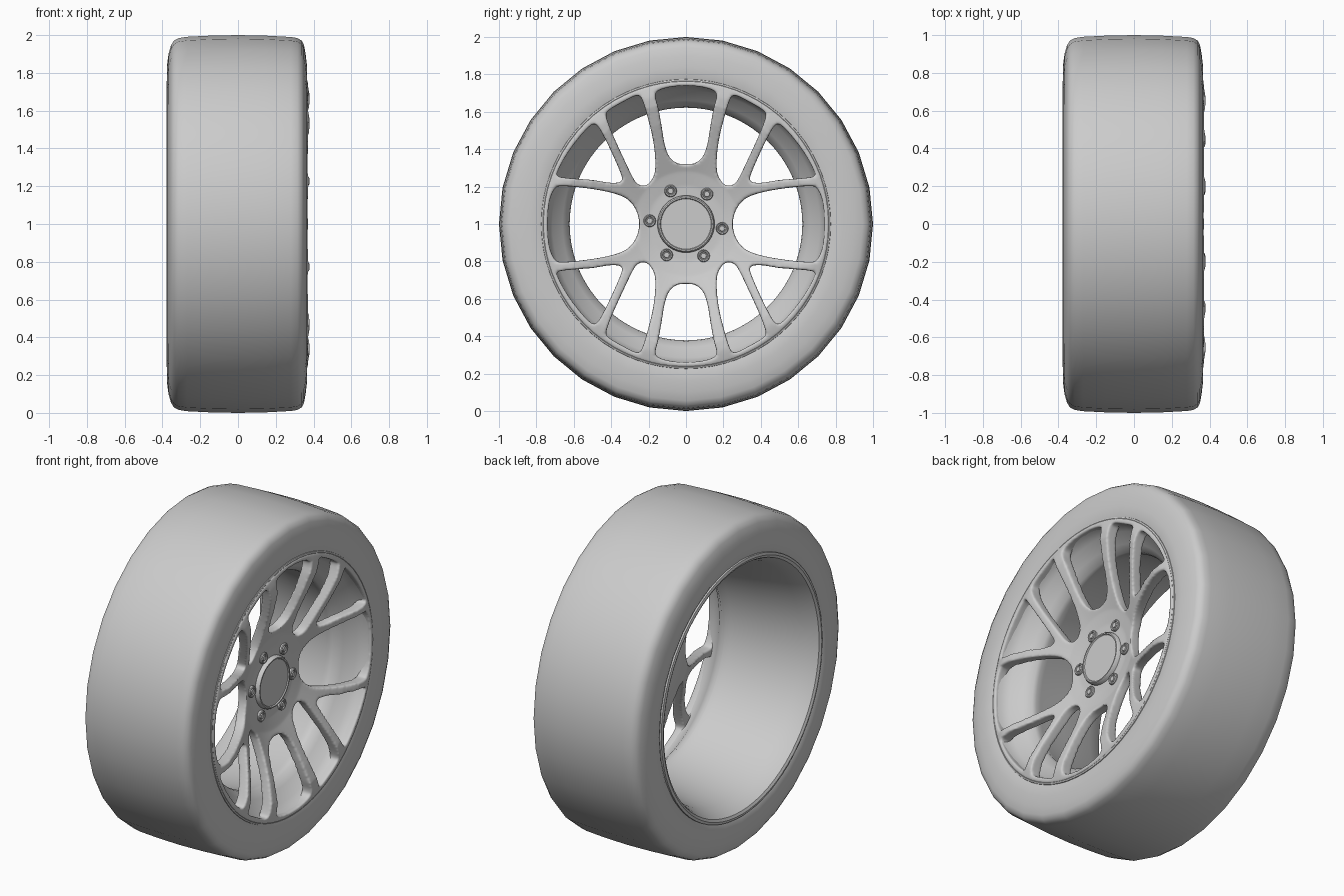
import bpy, bmesh, math
from mathutils import Vector

if "Cube" in bpy.data.objects:
    bpy.data.objects.remove(bpy.data.objects["Cube"])


def finish(name, bm, angle=35):
    bmesh.ops.remove_doubles(bm, verts=bm.verts, dist=1e-5)
    bmesh.ops.recalc_face_normals(bm, faces=bm.faces)
    me = bpy.data.meshes.new(name)
    bm.to_mesh(me)
    bm.free()
    ob = bpy.data.objects.new(name, me)
    bpy.context.collection.objects.link(ob)
    bpy.ops.object.select_all(action='DESELECT')
    bpy.context.view_layer.objects.active = ob
    ob.select_set(True)
    bpy.ops.object.shade_smooth_by_angle(angle=math.radians(angle))
    return ob


def lathe(name, profile, segs, closed=True, center=(0, 0, 1), angle=35):
    """Revolve (radius, x) points around an axis parallel to x."""
    bm = bmesh.new()
    c = Vector(center)
    rings = []
    for i in range(segs):
        a = 2 * math.pi * i / segs
        rings.append([bm.verts.new(c + Vector((x, r * math.cos(a), r * math.sin(a))))
                      for r, x in profile])
    n = len(profile)
    for i in range(segs):
        p, q = rings[i], rings[(i + 1) % segs]
        for j in range(n if closed else n - 1):
            k = (j + 1) % n
            if profile[j][0] == 0 and profile[k][0] == 0:
                continue
            bm.faces.new((p[j], q[j], q[k], p[k]))
    bmesh.ops.dissolve_degenerate(bm, dist=1e-6, edges=bm.edges)
    return finish(name, bm, angle)


def smooth_loop(pts, n=4):
    """Closed Catmull-Rom curve through the points."""
    out = []
    for i in range(len(pts)):
        a, b, c, d = (Vector(pts[(i + k) % len(pts)]) for k in (-1, 0, 1, 2))
        for s in range(n):
            t = s / n
            out.append(0.5 * (2 * b + (c - a) * t + (2 * a - 5 * b + 4 * c - d) * t * t
                              + (3 * b - a - 3 * c + d) * t ** 3))
    return out


# tyre: coarse ring with rounded shoulders
lathe("tyre", [(.765, .355), (.79, .362), (.84, .365), (.90, .358), (.945, .35), (.97, .338),
               (.984, .315), (.99, .28), (.997, .15), (1, 0), (.997, -.15), (.991, -.27),
               (.984, -.315), (.97, -.34), (.945, -.355), (.90, -.368), (.84, -.376),
               (.79, -.373), (.765, -.36)], 32, angle=60)

# rim barrel: front lip, throat, cone widening to the back lip
lathe("rim", [(.776, .352), (.773, .362), (.765, .365), (.742, .357), (.735, .33), (.715, .29),
              (.66, .24), (.627, .20), (.622, .175), (.63, .14), (.66, -.05), (.70, -.27),
              (.725, -.34), (.74, -.37), (.755, -.378), (.77, -.374), (.77, -.35),
              (.745, -.28), (.70, -.05), (.67, .17), (.72, .25), (.75, .31)], 72)

# spoke disc: dished thin solid that the openings are cut from
spokes = lathe("spokes", [(0, .218), (.2, .222), (.28, .239), (.4, .287), (.55, .345), (.65, .376),
                          (.70, .38), (.73, .375), (.768, .366), (.768, .31), (.66, .31),
                          (.55, .282), (.4, .222), (.3, .182), (.2, .165), (0, .16)], 72)

# openings between spokes as (y, z) outlines around the axle
top_half = [(0, .32), (.05, .326), (.09, .36), (.115, .43), (.13, .52), (.148, .62),
            (.163, .68), (.15, .712), (.08, .733), (0, .738)]
side_half = [(.25, 0), (.265, .07), (.31, .13), (.39, .165), (.52, .19), (.66, .203),
             (.70, .19), (.73, .12), (.74, 0)]
narrow = [(.235, .205), (.20, .215), (.168, .27), (.165, .36), (.178, .46), (.205, .57),
          (.235, .665), (.26, .688), (.33, .656), (.415, .605), (.425, .57), (.39, .475),
          (.34, .365), (.29, .26), (.265, .22)]
outer = [(.345, .228), (.347, .265), (.387, .36), (.43, .45), (.47, .52), (.50, .533),
         (.56, .475), (.635, .375), (.69, .27), (.675, .252), (.60, .243), (.50, .235), (.40, .22)]
top = top_half + [(-y, z) for y, z in top_half[-2:0:-1]]
side = side_half + [(y, -z) for y, z in side_half[-2:0:-1]]
flips = [(1, 1), (-1, 1), (1, -1), (-1, -1)]
jobs = [(top, (1, 1)), (top, (1, -1)), (side, (1, 1)), (side, (-1, 1))]
jobs += [(shape, f) for shape in (narrow, outer) for f in flips]

bm = bmesh.new()
for shape, (sy, sz) in jobs:
    loop = smooth_loop(shape)
    back = [bm.verts.new((0, p.x * sy, 1 + p.y * sz)) for p in loop]
    front = [bm.verts.new((.5, p.x * sy, 1 + p.y * sz)) for p in loop]
    bm.faces.new(back)
    bm.faces.new(front)
    for i in range(len(loop)):
        k = (i + 1) % len(loop)
        bm.faces.new((back[i], back[k], front[k], front[i]))
cutter = finish("opening_cutter", bm)
cutter.hide_render = True

# cut, then remesh and relax for the soft cast look
bpy.context.view_layer.objects.active = spokes
mod = spokes.modifiers.new("cut", 'BOOLEAN')
mod.operation = 'DIFFERENCE'
mod.object = cutter
rem = spokes.modifiers.new("remesh", 'REMESH')
rem.mode = 'VOXEL'
rem.voxel_size = .008
rem.use_smooth_shade = True
sm = spokes.modifiers.new("relax", 'SMOOTH')
sm.factor = .5
sm.iterations = 8
for name in ("cut", "remesh", "relax"):
    bpy.ops.object.modifier_apply(modifier=name)
bpy.data.objects.remove(cutter)
for poly in spokes.data.polygons:
    poly.use_smooth = True
sharp = spokes.data.attributes.get("sharp_edge")
if sharp:
    spokes.data.attributes.remove(sharp)

# centre cap with raised ring
lathe("centre_cap", [(.155, .19), (.152, .235), (.145, .246), (.138, .246), (.134, .24),
                     (0, .24)], 40, closed=False)

# six wheel nuts around the hub
for i, deg in enumerate((115, 55, -7, -61, -122, 175)):
    a = math.radians(deg)
    lathe(f"wheel_nut_{i + 1}", [(.034, .19), (.033, .232), (.029, .237), (.023, .235), (.02, .23),
                                 (.016, .23), (.014, .236), (0, .236)], 20, closed=False,
          center=(0, .195 * math.cos(a), 1 + .195 * math.sin(a)))
